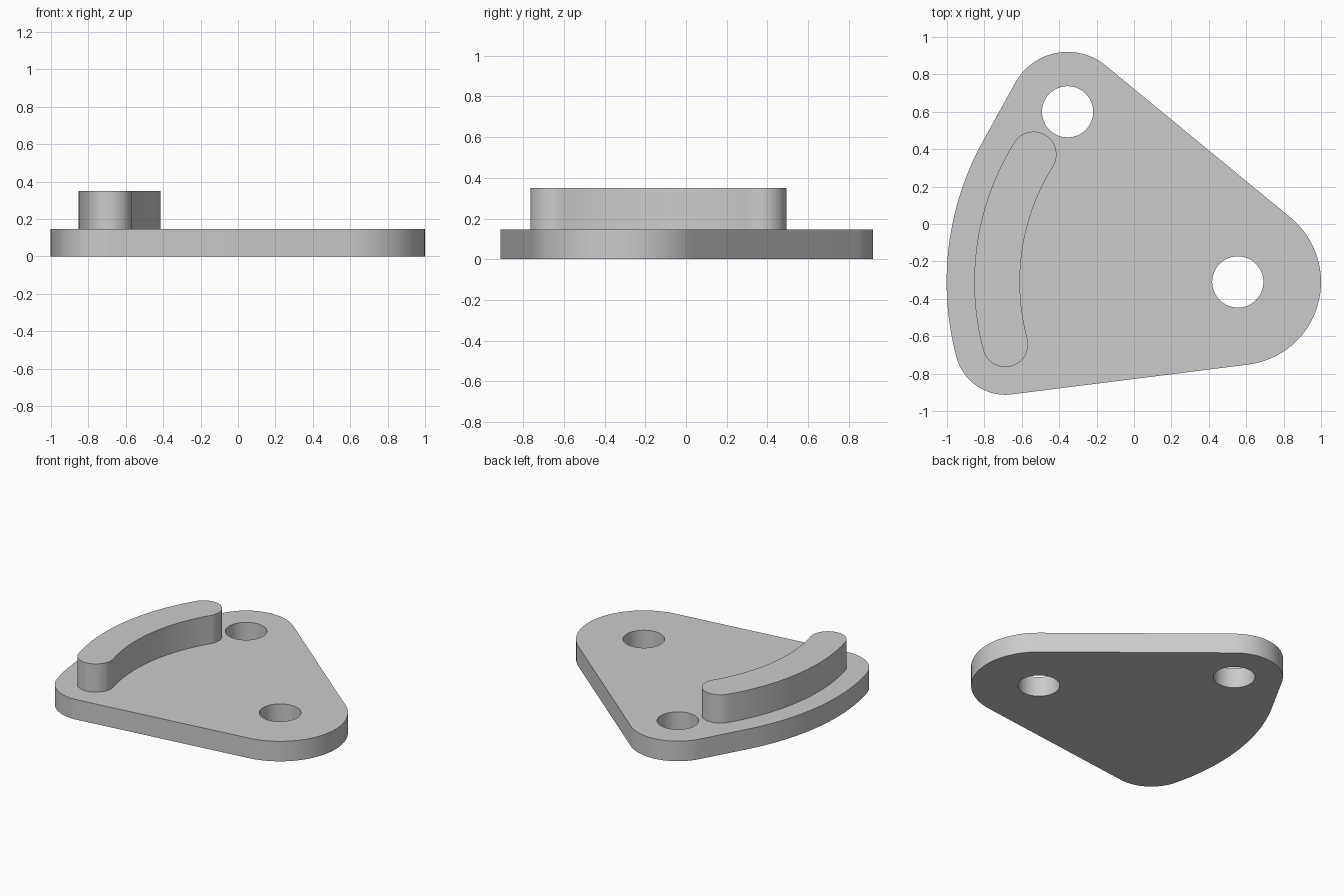
import bpy
import bmesh
from math import atan2, acos, pi, cos, sin, radians
from mathutils import Vector

cube = bpy.data.objects.get("Cube")
if cube:
    bpy.data.objects.remove(cube, do_unlink=True)

grey = bpy.data.materials.new("plain grey")
grey.use_nodes = True
grey.diffuse_color = (0.6, 0.6, 0.6, 1)
grey.node_tree.nodes["Principled BSDF"].inputs["Base Color"].default_value = (0.6, 0.6, 0.6, 1)

PLATE_H, RIB_TOP = 0.145, 0.35
PIVOT = Vector((0.555, -0.31))      # centre of the slot arc and of one hole
TRACK = 1.287                       # radius of the rib's centre line
HOLE_R, RIB_R = 0.137, 0.122
START, END = radians(148), radians(195)


def polar(radius, angle, centre=PIVOT):
    return centre + radius * Vector((cos(angle), sin(angle)))


def arc(centre, radius, a, b, steps=32):
    return [polar(radius, a + (b - a) * i / steps, centre) for i in range(steps + 1)]


def tangent(a, b):
    """Outward normal angle of the counter-clockwise tangent from circle a to b."""
    d = b[0] - a[0]
    return atan2(d.y, d.x) - acos((a[1] - b[1]) / d.length)


def swept(circle, a, b):
    """Counter-clockwise arc of a circle between two normal angles."""
    return arc(*circle, a, a + (b - a) % (2 * pi))


def slab(name, loops, z0, z1):
    """Extrude closed outlines; inner outlines become holes."""
    curve = bpy.data.curves.new(name, 'CURVE')
    curve.dimensions, curve.fill_mode = '2D', 'BOTH'
    curve.extrude = (z1 - z0) / 2
    for points in loops:
        spline = curve.splines.new('POLY')
        spline.points.add(len(points) - 1)
        for p, co in zip(spline.points, points):
            p.co = (co.x, co.y, 0, 1)
        spline.use_cyclic_u = True
    obj = bpy.data.objects.new(name, curve)
    bpy.context.collection.objects.link(obj)
    bpy.ops.object.select_all(action='DESELECT')
    obj.select_set(True)
    bpy.context.view_layer.objects.active = obj
    bpy.ops.object.convert(target='MESH')
    obj = bpy.context.object
    bm = bmesh.new()
    bm.from_mesh(obj.data)
    bmesh.ops.translate(bm, verts=bm.verts, vec=(0, 0, (z0 + z1) / 2))
    bmesh.ops.remove_doubles(bm, verts=bm.verts, dist=0.0005)
    bmesh.ops.recalc_face_normals(bm, faces=bm.faces)
    bm.to_mesh(obj.data)
    bm.free()
    obj.data.materials.clear()
    obj.data.materials.append(grey)
    bpy.ops.object.shade_smooth_by_angle(angle=radians(30))
    return obj


# Plate: three rounded corners, one side bowed concentric with the rib
right = (PIVOT, 0.445)
top = (polar(TRACK, radians(135)), 0.32)
low = (polar(TRACK, END), 0.27)
bow = (PIVOT, TRACK + 0.27)
n_low, n_right, n_top = tangent(low, right), tangent(right, top), tangent(top, bow)
outline = (swept(right, n_low, n_right) + swept(top, n_right, n_top)
           + swept(bow, n_top, END)[:-1] + swept(low, END, n_low))
holes = [arc(c, HOLE_R, 0, 2 * pi, 48)[:-1] for c in (right[0], top[0])]
slab("base_plate", [outline] + holes, 0, PLATE_H)

# Curved rib with round ends
rib = (arc(PIVOT, TRACK + RIB_R, START, END)
       + arc(polar(TRACK, END), RIB_R, END, END + pi, 20)[1:-1]
       + arc(PIVOT, TRACK - RIB_R, END, START)
       + arc(polar(TRACK, START), RIB_R, START + pi, START + 2 * pi, 20)[1:-1])
slab("curved_rib", [rib], PLATE_H, RIB_TOP)
